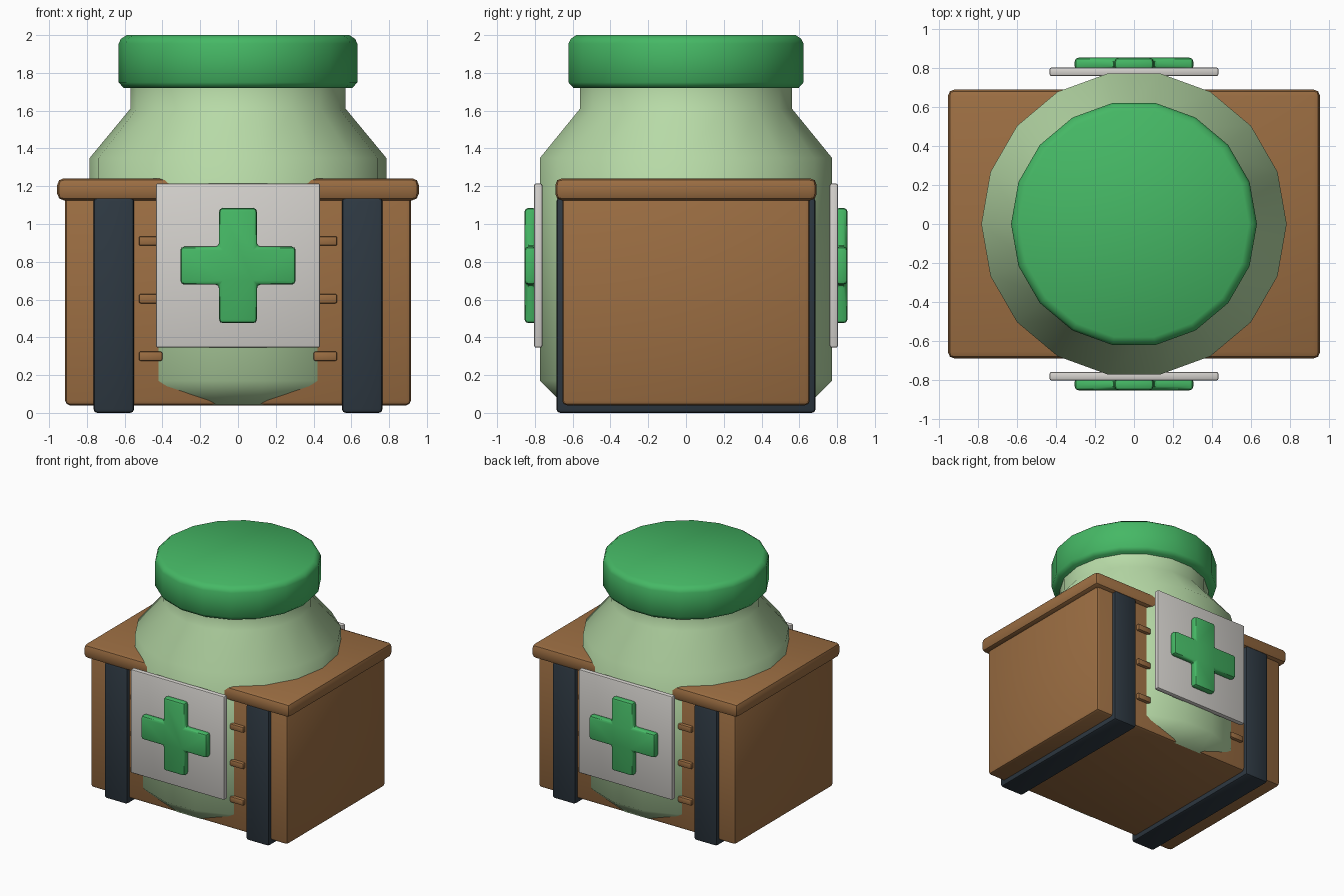
import bpy, bmesh, math

cube = bpy.data.objects.get("Cube")
if cube:
    bpy.data.objects.remove(cube, do_unlink=True)


def material(name, rgb):
    m = bpy.data.materials.new(name)
    m.use_nodes = True
    m.diffuse_color = (*rgb, 1)
    m.node_tree.nodes["Principled BSDF"].inputs["Base Color"].default_value = (*rgb, 1)
    return m


GREEN = material("bright green", (0.06, 0.48, 0.13))
GLASS = material("pale green", (0.48, 0.71, 0.39))
WOOD = material("brown wood", (0.33, 0.155, 0.055))
STRAP = material("dark slate", (0.027, 0.04, 0.054))
PLATE = material("light grey", (0.66, 0.64, 0.61))


def finish(name, bm, mat, bevel=0, segments=2, angle=40):
    """Turn a bmesh into a bevelled, smooth shaded object."""
    bmesh.ops.recalc_face_normals(bm, faces=bm.faces)
    mesh = bpy.data.meshes.new(name)
    bm.to_mesh(mesh)
    bm.free()
    mesh.materials.append(mat)
    ob = bpy.data.objects.new(name, mesh)
    bpy.context.collection.objects.link(ob)
    bpy.ops.object.select_all(action='DESELECT')
    bpy.context.view_layer.objects.active = ob
    ob.select_set(True)
    if bevel:
        mod = ob.modifiers.new("Bevel", 'BEVEL')
        mod.width, mod.segments = bevel, segments
        bpy.ops.object.modifier_apply(modifier=mod.name)
    bpy.ops.object.shade_smooth_by_angle(angle=math.radians(angle))
    return ob


def box(name, lo, hi, mat, bevel):
    bm = bmesh.new()
    bmesh.ops.create_cube(bm, size=1)
    for v in bm.verts:
        v.co = [(a + b) / 2 + c * (b - a) for a, b, c in zip(lo, hi, v.co)]
    return finish(name, bm, mat, bevel)


def lathe(name, profile, mat, sides=18):
    """Stack rings of (radius, height) and cap both ends."""
    bm = bmesh.new()
    rings = []
    for r, z in profile:
        turn = [math.tau * i / sides for i in range(sides)]
        rings.append([bm.verts.new((r * math.cos(a), r * math.sin(a), z)) for a in turn])
    for low, high in zip(rings, rings[1:]):
        for i in range(sides):
            j = (i + 1) % sides
            bm.faces.new((low[i], low[j], high[j], high[i]))
    bm.faces.new(rings[0])
    bm.faces.new(rings[-1])
    return finish(name, bm, mat, angle=60)


def cross(name, side):
    """Extruded plus sign standing on the plate."""
    w, arm, mid = 0.1, 0.305, 0.78
    quarter = [(arm, -w), (arm, w), (w, w)]
    outline = []
    for k in range(4):
        c, s = round(math.cos(k * math.pi / 2)), round(math.sin(k * math.pi / 2))
        outline += [(c * x - s * z, s * x + c * z) for x, z in quarter]
    bm = bmesh.new()
    face = bm.faces.new([bm.verts.new((x, side * 0.79, mid + z)) for x, z in outline])
    out = bmesh.ops.extrude_face_region(bm, geom=[face])["geom"]
    for v in out:
        if isinstance(v, bmesh.types.BMVert):
            v.co.y = side * 0.855
    return finish(name, bm, GREEN, 0.02)


# Jar and lid
lathe("jar", [(0.655, 0.043), (0.785, 0.17), (0.785, 1.35), (0.57, 1.61), (0.57, 1.75)], GLASS)
lathe("lid", [(0.605, 1.72), (0.632, 1.75), (0.632, 1.955), (0.62, 1.98), (0.59, 2.0)], GREEN)

# Crate with its top board
box("crate", (-0.915, -0.655, 0.04), (0.915, 0.655, 1.15), WOOD, 0.025)
box("crate_top", (-0.957, -0.692, 1.125), (0.957, 0.692, 1.242), WOOD, 0.035)

# Straps wrap the front, the bottom and the back
for label, sx in (("left", 1), ("right", -1)):
    x0, x1 = sorted((sx * 0.55, sx * 0.765))
    box(label + "_strap", (x0, -0.686, 0.0), (x1, 0.686, 1.14), STRAP, 0.02)

# Plates, crosses and pegs on both faces
for label, sy in (("front", -1), ("back", 1)):
    y0, y1 = sorted((sy * 0.76, sy * 0.805))
    box(label + "_plate", (-0.435, y0, 0.345), (0.435, y1, 1.215), PLATE, 0.012)
    cross(label + "_cross", sy)
    for sx in (-1, 1):
        for z in (0.3, 0.605, 0.91):
            x0, x1 = sorted((sx * 0.4, sx * 0.525))
            y0, y1 = sorted((sy * 0.62, sy * 0.682))
            box(label + "_peg", (x0, y0, z - 0.025), (x1, y1, z + 0.025), WOOD, 0.01)
